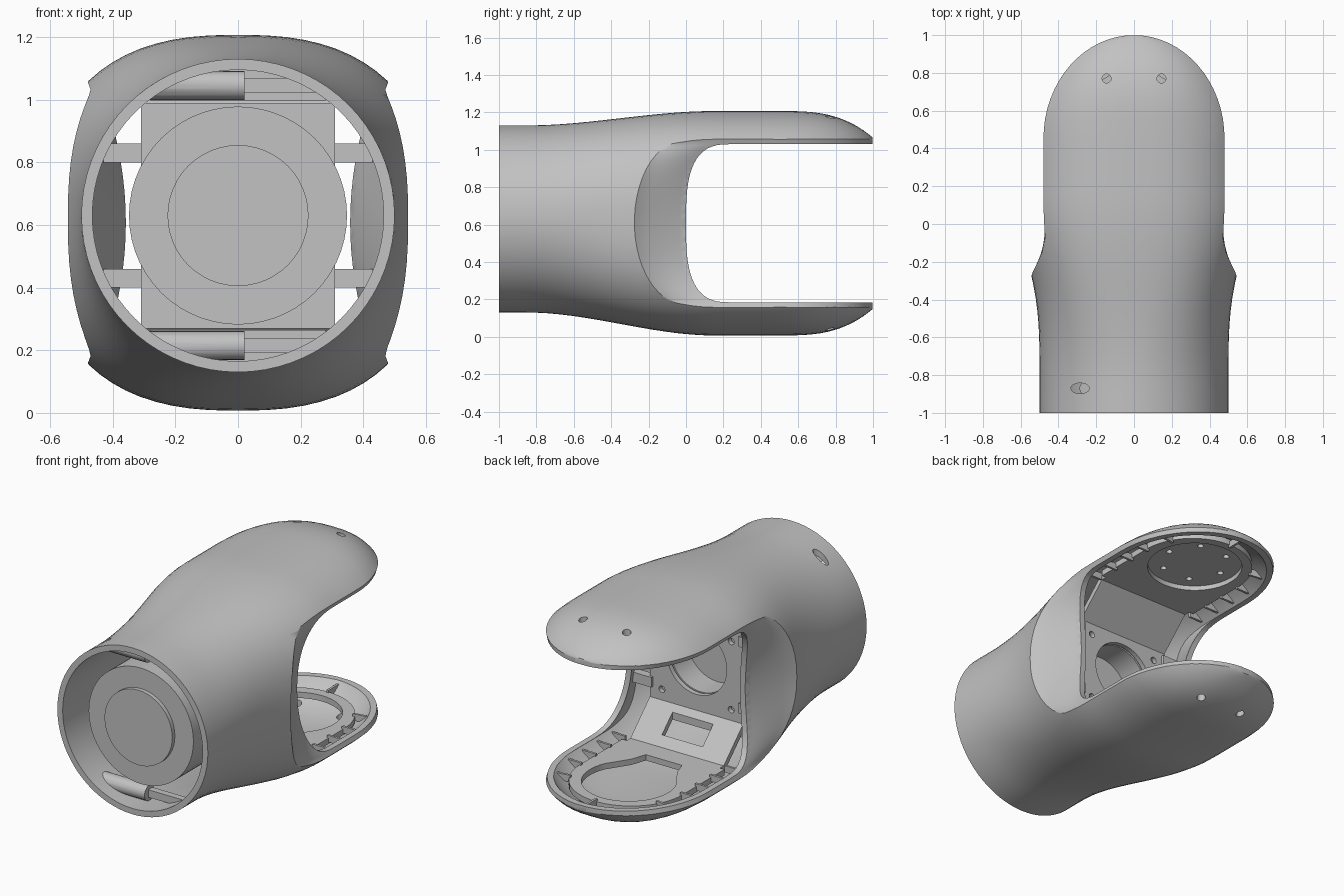
import bpy, bmesh
from math import sin, cos, pi, sqrt, radians, copysign
from mathutils import Matrix, Vector

if "Cube" in bpy.data.objects:
    bpy.data.objects.remove(bpy.data.objects["Cube"])

grey = bpy.data.materials.new("plain grey")
grey.use_nodes = True
grey.diffuse_color = (0.54, 0.54, 0.54, 1)
grey.node_tree.nodes["Principled BSDF"].inputs["Base Color"].default_value = (0.54, 0.54, 0.54, 1)

MID = 0.607      # height of the fork's centre plane
TUBE = 0.63      # height of the tube axis
WALL = 0.035
SQUARE = 2.5     # squareness of the fork section


# ---------- helpers ----------
def finish(name, bm):
    bmesh.ops.recalc_face_normals(bm, faces=bm.faces)
    mesh = bpy.data.meshes.new(name)
    bm.to_mesh(mesh)
    bm.free()
    ob = bpy.data.objects.new(name, mesh)
    mesh.materials.append(grey)
    bpy.context.collection.objects.link(ob)
    return ob


def loft(name, rings):
    bm = bmesh.new()
    loops = [[bm.verts.new(p) for p in ring] for ring in rings]
    for a, b in zip(loops, loops[1:]):
        for i in range(len(a)):
            j = (i + 1) % len(a)
            bm.faces.new((a[i], a[j], b[j], b[i]))
    bm.faces.new(loops[0])
    bm.faces.new(loops[-1])
    return finish(name, bm)


def prism_x(name, yz, half):
    return loft(name, [[(x, y, z) for y, z in yz] for x in (-half, half)])


def prism_z(name, xy, low, high):
    return loft(name, [[(x, y, z) for x, y in xy] for z in (low, high)])


def cylinder(name, centre, radius, depth, axis="Z", stretch=1, seg=40):
    bm = bmesh.new()
    bmesh.ops.create_cone(bm, cap_ends=True, segments=seg, radius1=radius, radius2=radius, depth=depth)
    turn = {"X": Matrix.Rotation(pi / 2, 4, "Y"), "Y": Matrix.Rotation(pi / 2, 4, "X"), "Z": Matrix()}[axis]
    bm.transform(Matrix.Translation(centre) @ Matrix.Diagonal((stretch, 1, 1, 1)) @ turn)
    return finish(name, bm)


def box(name, centre, size, turn=0):
    bm = bmesh.new()
    bmesh.ops.create_cube(bm, size=1)
    bm.transform(Matrix.Translation(centre) @ Matrix.Rotation(turn, 4, "Z") @ Matrix.Diagonal((*size, 1)))
    return finish(name, bm)


def combine(target, tool, operation="DIFFERENCE"):
    mod = target.modifiers.new("cut", "BOOLEAN")
    mod.operation, mod.solver, mod.object = operation, "EXACT", tool
    bpy.ops.object.select_all(action="DESELECT")
    bpy.context.view_layer.objects.active = target
    target.select_set(True)
    bpy.ops.object.modifier_apply(modifier=mod.name)
    bpy.data.objects.remove(tool)


def smooth(t):
    t = min(1, max(0, t))
    return t * t * (3 - 2 * t)


# ---------- shell shape rules ----------
def tip_width(y, d, half=0.48):
    t = max(0, (y - 0.45) / (0.55 - d))
    return (half - d) * sqrt(max(0, 1 - t * t))


def section(y, d):
    """Centre height, half width, half height and squareness at y."""
    s = smooth(y + 0.85)
    n = 2 + (SQUARE - 2) * smooth((y + 0.85) / 0.75)
    t = max(0, (y - 0.5) / (0.5 - d))
    h_fork = 0.6 - 0.143 * t ** 3 - d
    h = 0.5 + (h_fork + d - 0.5) * s - d
    u = min(0.995, (0.45 - d) / h_fork)
    fork = tip_width(y, d) / (1 - u ** SQUARE) ** (1 / SQUARE)
    spread = s ** 2.2
    return TUBE + (MID - TUBE) * s, (0.5 - d) * (1 - spread) + fork * spread, h, n


def body(name, d):
    end = 0.998 - d
    ys = [-1 - d] + [-0.95 + 0.07 * i for i in range(21)]
    ys += [0.5 + (end - 0.5) * sin(pi / 2 * i / 14) for i in range(1, 15)]
    rings = []
    for y in ys:
        c, a, h, n = section(y, d)
        ring = []
        for k in range(72):
            co, si = cos(2 * pi * k / 72), sin(2 * pi * k / 72)
            ring.append((a * copysign(abs(co) ** (2 / n), co), y, c + h * copysign(abs(si) ** (2 / n), si)))
        rings.append(ring)
    return loft(name, rings)


def mouth_y(z):
    u = min(1, abs(z - MID) / 0.423)
    return 0.25 * (1 - (1 - u ** 3) ** (1 / 3))


def side_limit(name, d):
    """Plan outline stacked in z: flared cheeks and round fork tips."""
    levels = [-0.2] + [MID - 0.45 * cos(pi * i / 28) for i in range(29)] + [1.4]
    rings = []
    for z in levels:
        u = min(1, abs(z - MID) / 0.45)
        y0, y1 = -0.28 * sqrt(1 - u * u), mouth_y(z)
        c, a, h, n = section(y0, 0)
        inner = 0.393 + 0.087 * u * u
        outer = max(inner, a * max(0, 1 - (abs(z - MID) / h) ** n) ** (1 / n) + 0.004)
        side = [(0.8, -1.2), (0.8, y0 - 0.03)]
        for i in range(9):
            s = i / 8
            side.append((outer + (inner - outer) * s ** 0.85 - d, y0 + (y1 - y0) * s))
        for i in range(16):
            y = 0.45 + (0.55 - d) * sin(pi / 2 * i / 16)
            side.append((tip_width(y, d, inner), y))
        ring = side + [(0, 1 - d)] + [(-x, y) for x, y in reversed(side)]
        rings.append([(x, y, z) for x, y in ring])
    return loft(name, rings)


# ---------- outer shell ----------
shell = body("outer_shell", 0)
combine(shell, side_limit("limit", 0), "INTERSECT")
cavity = body("cavity", WALL)
combine(cavity, side_limit("limit", WALL), "INTERSECT")
combine(shell, cavity)
zs = [MID - 0.423 * cos(pi * i / 36) for i in range(37)]
combine(shell, prism_x("mouth", [(1.3, zs[0])] + [(mouth_y(z), z) for z in zs] + [(1.3, zs[-1])], 1))
for x in (-0.145, 0.145):
    combine(shell, cylinder("screw_hole", (x, 0.77, MID), 0.024, 1.4, seg=20))
combine(shell, cylinder("oval_hole", (-0.285, -0.87, 1.1), 0.028, 0.4, stretch=1.75, seg=24))


# ---------- inner bracket: back plate with sloped shoulders ----------
def mirrored(pts):
    return pts + [(y, 2 * MID - z) for y, z in reversed(pts)]


outside = mirrored([(0.2, 0.125), (0.07, 0.125), (-0.13, 0.32)])
inside = mirrored([(0.2, 0.155), (0.085, 0.155), (-0.1, 0.335)])
bracket = prism_x("inner_bracket", outside + inside[::-1], 0.31)
combine(bracket, cylinder("bore", (0, -0.1, TUBE), 0.2, 0.2, "Y"))
combine(bracket, box("slot", (0, -0.015, 0.22), (0.27, 0.1, 0.3)))
for x in (-0.23, 0.23):
    for z in (0.4, 0.81):
        combine(bracket, cylinder("bolt", (x, -0.1, z), 0.02, 0.2, "Y", seg=16))
        # side tabs joining the bracket to the cheeks
        box("side_tab", (copysign(0.36, x), -0.11, 0.63 + copysign(0.2, z - MID)), (0.14, 0.05, 0.06))


# ---------- fork plates, ribs ----------
def plate_outline(r):
    pts = [(r * cos(pi * i / 32), 0.52 + r * sin(pi * i / 32)) for i in range(33)]
    return [(r, 0.12)] + pts + [(-r, 0.12)]


lower = prism_z("lower_fork_plate", plate_outline(0.34), 0.12, 0.155)
upper = prism_z("upper_fork_plate", plate_outline(0.34), 1.059, 1.094)
arc = [radians(-25 + 230 * i / 32) for i in range(33)]
keyhole = [(0.26 * cos(a), 0.54 + 0.26 * sin(a)) for a in arc]
keyhole += [(-0.15, 0.3), (-0.12, 0.21), (0.12, 0.21), (0.15, 0.3)]
combine(lower, prism_z("opening", keyhole, 0.05, 0.25))
combine(upper, cylinder("opening", (0, 0.54, 1.08), 0.27, 0.2))
disc = cylinder("bearing_disc", (0, 0.54, 1.1), 0.28, 0.025)
for k in range(6):
    a = pi / 3 * k
    spot = Vector((0.19 * cos(a), 0.54 + 0.19 * sin(a), 1.1))
    combine(disc, cylinder("disc_hole", spot, 0.018, 0.1, seg=16))

spans = [((s * 0.33, y), (s * 0.44, y)) for s in (-1, 1) for y in (0.1, 0.24, 0.38, 0.52)]
for a in (pi / 6, pi / 2, 5 * pi / 6):
    spans.append(((0.33 * cos(a), 0.52 + 0.33 * sin(a)), (0.44 * cos(a), 0.45 + 0.5 * sin(a))))
for p, q in spans:
    p, q = Vector((*p, 0)), Vector((*q, 0))
    run = q - p
    for z in (0.15, 2 * MID - 0.15):
        box("fork_rib", (p + q) / 2 + Vector((0, 0, z)), (run.length, 0.014, 0.04),
            -Vector((1, 0)).angle_signed(run.xy))

# ---------- drive unit in the tube ----------
cylinder("drive_housing", (0, -0.61, TUBE), 0.348, 0.62, "Y", seg=56)
cylinder("drive_cap", (0, -0.92, TUBE), 0.225, 0.05, "Y", seg=48)
mount = box("drive_mount", (0, -0.22, TUBE), (0.62, 0.16, 0.72))
combine(mount, cylinder("bore", (0, -0.2, TUBE), 0.2, 0.3, "Y"))
fitted = []
for s in (-1, 1):
    z = TUBE + s * 0.415
    fitted.append(cylinder("cross_rod", (-0.14, -0.87, z), 0.046, 0.32, "X", seg=24))
    fitted.append(box("cross_rail", (0.16, -0.86, z), (0.28, 0.04, 0.045)))
    box("cross_web", (0, -0.27, z), (0.56, 0.03, 0.1))
# trim the rods and rails to the bore of the tube
for part in fitted:
    combine(part, cylinder("tube_bore", (0, -0.5, TUBE), 0.469, 1.2, "Y", seg=72), "INTERSECT")

# ---------- shading ----------
bpy.ops.object.select_all(action="DESELECT")
for ob in bpy.context.scene.objects:
    if ob.type == "MESH":
        ob.select_set(True)
        bpy.context.view_layer.objects.active = ob
bpy.ops.object.shade_smooth_by_angle(angle=radians(30))
